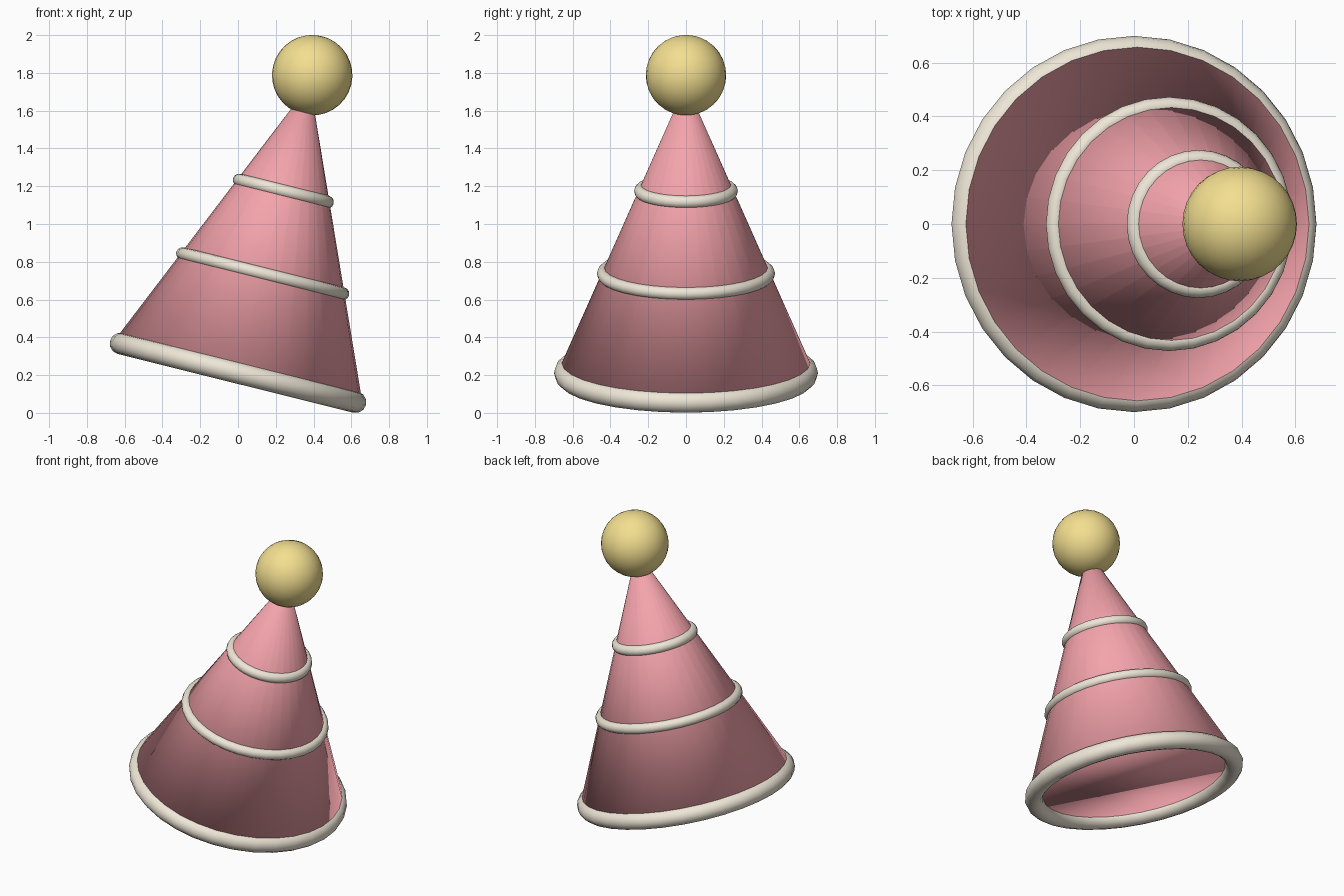
import bpy
from math import radians
from mathutils import Matrix

if "Cube" in bpy.data.objects:
    bpy.data.objects.remove(bpy.data.objects["Cube"])

# everything is stacked along one leaning axis through the brim centre
TILT = Matrix.Translation((0, 0, 0.212)) @ Matrix.Rotation(radians(14), 4, 'Y')


def material(name, rgb):
    m = bpy.data.materials.new(name)
    m.diffuse_color = (*rgb, 1)
    m.use_nodes = True
    m.node_tree.nodes["Principled BSDF"].inputs["Base Color"].default_value = m.diffuse_color
    return m


PINK = material("pink_felt", (0.91, 0.37, 0.41))
CREAM = material("cream_trim", (0.86, 0.80, 0.68))
GOLD = material("gold_pompom", (0.90, 0.74, 0.28))


def finish(name, mat, along):
    ob = bpy.context.object
    ob.name = name
    ob.data.materials.append(mat)
    bpy.ops.object.shade_smooth()
    ob.matrix_world = TILT @ Matrix.Translation((0, 0, along))
    return ob


# closed cone body, tip buried in the ball
H = 1.53
bpy.ops.mesh.primitive_cone_add(vertices=32, radius1=0.68, radius2=0.02, depth=H)
finish("hat_cone", PINK, H / 2)

# brim roll and two trim bands
for name, along, major, minor in (("brim_roll", 0.0, 0.642, 0.057),
                                  ("lower_band", 0.541, 0.438, 0.034),
                                  ("upper_band", 0.992, 0.241, 0.034)):
    bpy.ops.mesh.primitive_torus_add(major_radius=major, minor_radius=minor,
                                     major_segments=32, minor_segments=12)
    finish(name, CREAM, along)

# ball on the tip
bpy.ops.mesh.primitive_uv_sphere_add(segments=32, ring_count=16, radius=0.213)
finish("pompom", GOLD, 1.624)
